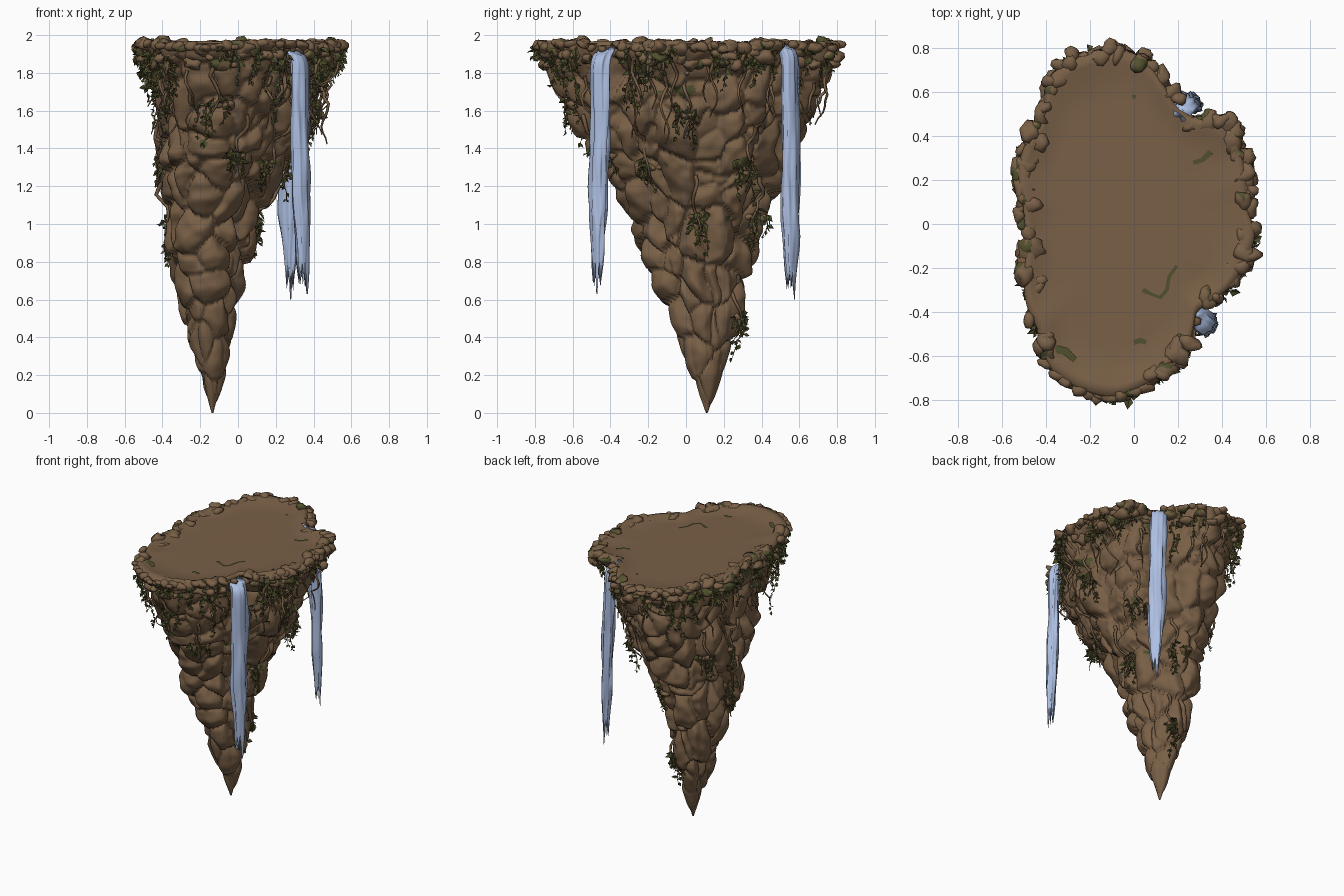
import bpy, bmesh, math, random
from mathutils import Vector, Matrix, noise

if "Cube" in bpy.data.objects:
    bpy.data.objects.remove(bpy.data.objects["Cube"])

random.seed(7)
R = random.uniform


def material(name, col):
    m = bpy.data.materials.new(name)
    m.diffuse_color = (*col, 1)
    m.use_nodes = True
    m.node_tree.nodes["Principled BSDF"].inputs["Base Color"].default_value = m.diffuse_color
    return m


ROCK = material("earth brown", (0.19, 0.116, 0.062))
LEAF = material("ivy green", (0.08, 0.08, 0.027))
WATER = material("water blue", (0.42, 0.52, 0.76))


def finish(name, bm, mats, smooth=True):
    me = bpy.data.meshes.new(name)
    bm.to_mesh(me)
    bm.free()
    for m in mats:
        me.materials.append(m)
    for p in me.polygons:
        p.use_smooth = smooth
    ob = bpy.data.objects.new(name, me)
    bpy.context.collection.objects.link(ob)
    return ob


# plan outline of the island, as seen from the top
OUT = [(.57, -.05), (.52, -.2), (.45, -.3), (.37, -.36), (.29, -.41), (.26, -.57), (.18, -.65), (.05, -.76),
       (-.1, -.82), (-.25, -.78), (-.4, -.68), (-.45, -.5), (-.5, -.4), (-.52, -.25), (-.5, -.1), (-.52, .1),
       (-.55, .25), (-.5, .4), (-.43, .52), (-.4, .7), (-.3, .77), (-.1, .83), (.05, .78), (.14, .65),
       (.2, .55), (.28, .5), (.4, .48), (.5, .35), (.53, .2), (.54, .05)]
POLAR = sorted((math.atan2(y, x) % math.tau, math.hypot(x, y)) for x, y in OUT)
POLAR = [(POLAR[-1][0] - math.tau, POLAR[-1][1])] + POLAR + [(POLAR[0][0] + math.tau, POLAR[0][1])]

# height, x min, x max, y min, y max of the tapering rock
LEVELS = [(0, -.14, -.13, .105, .115), (.2, -.2, -.07, .03, .19), (.4, -.27, -.04, -.04, .26),
          (.6, -.31, .0, -.11, .31), (.8, -.34, .05, -.2, .34), (1, -.37, .09, -.29, .41),
          (1.15, -.39, .16, -.36, .48), (1.3, -.4, .25, -.43, .53), (1.38, -.41, .29, -.53, .56),
          (1.5, -.42, .35, -.58, .62), (1.6, -.43, .39, -.63, .67), (1.8, -.47, .46, -.71, .74),
          (1.9, -.52, .53, -.78, .78), (1.96, -.54, .56, -.81, .81)]


def table(rows, t):
    for a, b in zip(rows, rows[1:]):
        if t <= b[0]:
            k = (t - a[0]) / (b[0] - a[0])
            return [p + (q - p) * k for p, q in zip(a[1:], b[1:])]
    return list(rows[-1][1:])


def radius(th):
    return sum(table(POLAR, (th + d) % math.tau)[0] for d in (-.03, 0, .03)) / 3


def surf(th, z, off=0.0):
    """Point on the lumpy rock face at an angle and height."""
    th %= math.tau
    x0, x1, y0, y1 = table(LEVELS, z)
    r = radius(th)
    ux, uy = r * math.cos(th) / .56, r * math.sin(th) / .825
    k = .55 * (1 - min(1, z / 1.9))
    s = (1 - k) + k / max(.3, math.hypot(ux, uy))
    hx, hy = (x1 - x0) / 2, (y1 - y0) / 2
    p = Vector(((x0 + x1) / 2 + hx * ux * s, (y0 + y1) / 2 + hy * uy * s, z))
    n = Vector((ux / max(hx, .01), uy / max(hy, .01), 0)).normalized()
    # cushion-shaped stones, each leaning out at its lower end
    q = Vector((p.x * 6.2, p.y * 6.2, p.z * 4.6)) + noise.noise_vector(p * 5) * .3
    d, c = noise.voronoi(q)
    bump = .06 * min(1, (d[1] - d[0]) * 1.5) ** .5 - .025
    bump += .24 * max(-.15, min(.15, (c[0].z - q.z) / 4.6))
    bump += .035 * noise.noise(p * 3) + .012 * noise.noise(p * 16)
    bump *= min(1, (hx + hy) / 2 / .22) * (1 - .5 * max(0, z - 1.8) / .16)
    return p + n * (bump + off)


# main rock body
bm = bmesh.new()
NC, NR = 260, 150
rings = []
for i in range(NR + 1):
    rings.append([bm.verts.new(surf(math.tau * j / NC, 1.955 * i / NR)) for j in range(NC)])
for a, b in zip(rings, rings[1:]):
    for j in range(NC):
        k = (j + 1) % NC
        bm.faces.new((a[j], a[k], b[k], b[j]))
bm.faces.new(rings[0][::-1])
for f in bm.faces:          # small moss patches under the rim
    c = f.calc_center_median()
    if 1 < c.z < 1.93 and noise.noise(c * 8 + Vector((3, 1, 8))) > .68 - .22 * (c.z > 1.7):
        f.material_index = 1
finish("island_rock", bm, [ROCK, LEAF])

# gently uneven flat top, raised a little at its edge
bm = bmesh.new()
rings = []
for s, z in ((1.0, 1.94), (.985, 1.965), (.93, 1.965), (.87, 1.951), (.7, 1.949), (.45, 1.95), (.2, 1.951)):
    ring = []
    for j in range(NC):
        th = math.tau * j / NC
        c = Vector((math.cos(th), math.sin(th), 0)) * radius(th) * .97 * s
        ring.append(bm.verts.new((c.x, c.y, z + .012 * noise.noise(c * 6) * (s > .86))))
    rings.append(ring)
for a, b in zip(rings, rings[1:]):
    for j in range(NC):
        k = (j + 1) % NC
        bm.faces.new((a[j], a[k], b[k], b[j]))
bm.faces.new(rings[-1])
finish("flat_top", bm, [ROCK])

# boulders along the rim and on the ledges
FALLS = (math.atan2(-.44, .33) % math.tau, math.atan2(.55, .25))
CLUMPS = [(-80, 1.38), (185, 1.32), (195, 1.02), (0, 1.06), (-45, 1.32), (45, 1.32), (80, 1.05),
          (75, .53), (-5, 1.6), (135, 1.35), (-100, 1.65)]


def near_fall(th, w):
    return any(abs((th - f + math.pi) % math.tau - math.pi) < w for f in FALLS)


def boulder(bm, p, r, moss):
    mat = Matrix.Translation(p) @ Matrix.Diagonal((r * R(.8, 1.4), r * R(.8, 1.4), r * R(.6, .9), 1))
    new = bmesh.ops.create_icosphere(bm, subdivisions=2, radius=1, matrix=mat)["verts"]
    for v in new:
        v.co += (v.co - p) * .8 * noise.noise(v.co * 24)
        v.co.z = min(v.co.z, 1.998)
    if moss:
        for f in {f for v in new for f in v.link_faces}:
            if noise.noise(f.calc_center_median() * 14) > .05:
                f.material_index = 1


bm = bmesh.new()
for i in range(160):
    th = math.tau * (i + R(-.5, .5)) / 160
    if near_fall(th, .1) or noise.noise(Vector((math.cos(th) * 3, math.sin(th) * 3, 4))) < -.38:
        continue
    boulder(bm, surf(th, R(1.93, 1.955), R(-.04, .015)), R(.022, .045), i % 5 == 0)
    if i % 2:
        boulder(bm, surf(th, R(1.84, 1.92), R(-.02, .015)), R(.028, .052), i % 3 == 0)
for a, z in CLUMPS:
    for k in range(3):
        boulder(bm, surf(math.radians(a + R(-8, 8)), z - .02, -.01), R(.02, .035), k == 0)
finish("rim_boulders", bm, [ROCK, LEAF])

# ivy strands, leaves and roots
leaves = bmesh.new()
roots = bpy.data.curves.new("roots", 'CURVE')
roots.dimensions = '3D'
roots.bevel_depth = 1
roots.bevel_resolution = 1
roots.use_fill_caps = True


def leaf(p, d, size):
    side = d.cross(Vector((R(-1, 1), R(-1, 1), R(-.3, 1)))).normalized() * size * .36
    up = side.cross(d).normalized() * size * .15
    a, t = leaves.verts.new(p), leaves.verts.new(p + d * size)
    l, r = (leaves.verts.new(p + d * size * .4 + s * side + up) for s in (1, -1))
    leaves.faces.new((a, l, t))
    leaves.faces.new((a, t, r))


def strand(th, z, length, hug, rad, leafy, wig=.014):
    n = max(4, int(length / .03))
    start = surf(th, z, .015)
    ph, pts = R(0, 6), []
    for i in range(n + 1):
        zz = z - length * i / n
        p = Vector((start.x, start.y, zz)).lerp(surf(th, zz, .012), hug)
        w = wig * min(1, i / 2)
        p += Vector((math.sin(ph + i * .9) * w, math.cos(ph * 2 + i * .7) * w, 0))
        pts.append(p)
        if leafy:
            for _ in range(2):
                d = Vector((R(-1, 1), R(-1, 1), R(-1.6, .1))).normalized()
                leaf(p, d, R(.035, .065) * (1 - .45 * i / n))
    sp = roots.splines.new('POLY')
    sp.points.add(n)
    for i, p in enumerate(pts):
        sp.points[i].co = (*p, 1)
        sp.points[i].radius = rad * (1 - .7 * i / n)


for i in range(90):         # rim ivy, thicker in some places
    th = math.tau * (i + R(-.5, .5)) / 90
    if near_fall(th, .13):
        continue
    lush = noise.noise(Vector((math.cos(th) * 2.5, math.sin(th) * 2.5, 9)))
    if lush > -.25:
        strand(th, R(1.86, 1.94), R(.05, .15) + max(0, lush) * R(0, .7), .35, .004, True)
for i in range(30):         # bare hanging roots
    th = R(0, math.tau)
    if not near_fall(th, .13):
        strand(th, R(1.7, 1.88), R(.15, .4), R(.25, .8), R(.008, .012), False, .022)
for a, z in CLUMPS:         # ivy clumps on ledges
    for k in range(5):
        strand(math.radians(a + R(-10, 10)), z + R(-.03, .03), R(.05, .22), R(.2, .6), .005, k != 2)
    strand(math.radians(a + R(-6, 6)), z + .2, .35, .95, .012, False, .02)

root_ob = bpy.data.objects.new("hanging_roots", roots)
bpy.context.collection.objects.link(root_ob)
roots.materials.append(ROCK)
bpy.context.view_layer.objects.active = root_ob
root_ob.select_set(True)
bpy.ops.object.convert(target='MESH')
finish("ivy_leaves", leaves, [LEAF], False)

# thin moss marks lying on the flat top
bm = bmesh.new()
for path, w in (([(.04, -.3), (.08, -.32), (.12, -.335), (.15, -.3), (.16, -.24), (.195, -.19)], .01),
                ([(.0, -.54), (.03, -.53), (.055, -.54)], .014), ([(.27, .28), (.31, .29), (.35, .33)], .012),
                ([(-.36, -.57), (-.31, -.58), (-.27, -.62)], .022), ([(-.01, .58), (.01, .58)], .01)):
    prev = None
    for i, (x, y) in enumerate(path):
        a, b = path[max(0, i - 1)], path[min(len(path) - 1, i + 1)]
        n = Vector((a[1] - b[1], b[0] - a[0], 0)).normalized() * w * R(.6, 1.2)
        c = Vector((x, y, 1.955))
        cur = bm.verts.new(c + n), bm.verts.new(c - n)
        if prev:
            bm.faces.new((prev[0], prev[1], cur[1], cur[0]))
        prev = cur
finish("moss_marks", bm, [LEAF])


# waterfalls: ridged sheets that curl over the lip and end in ragged points
def waterfall(name, top, foot, zt, zb, ang):
    bm = bmesh.new()
    out = Vector((math.cos(ang), math.sin(ang), 0))
    tan = Vector((-out.y, out.x, 0))
    n, rows, rings = 24, 44, []
    ends = [zb + (0 if j in (4, 5) else R(.03, .07) if j % 4 == 0 else R(.1, .2)) for j in range(n)]
    for i in range(rows + 1):
        t = i / rows
        c = Vector((*top, 0)).lerp(Vector((*foot, 0)), t) - out * .04 * max(0, 1 - t * 14) ** 2
        ring = []
        for j in range(n):
            a = math.tau * j / n
            z = zt + (ends[j] - zt) * t
            w = 1 + .4 * noise.noise(Vector((math.cos(a) * 2.5, math.sin(a) * 2.5, z * 4 + ang)))
            w *= 1 + .12 * math.sin(j * 2.1)
            w *= 1 - .5 * max(0, t - .75) / .25
            ring.append(bm.verts.new(c + tan * math.cos(a) * .05 * w + out * math.sin(a) * .037 * w
                                     + Vector((0, 0, z - .02 * math.sin(a) * (t == 0)))))
        rings.append(ring)
    for a, b in zip(rings, rings[1:]):
        for j in range(n):
            k = (j + 1) % n
            bm.faces.new((a[j], b[j], b[k], a[k]))
    bm.faces.new(rings[0])
    tip = bm.verts.new(Vector((*foot, zb + .16)))
    for j in range(n):
        bm.faces.new((rings[-1][j], tip, rings[-1][(j + 1) % n]))
    bmesh.ops.recalc_face_normals(bm, faces=bm.faces)
    finish(name, bm, [WATER])


waterfall("front_waterfall", (.32, -.45), (.345, -.47), 1.92, .63, math.radians(-35))
waterfall("back_waterfall", (.245, .55), (.275, .555), 1.95, .6, math.radians(50))
